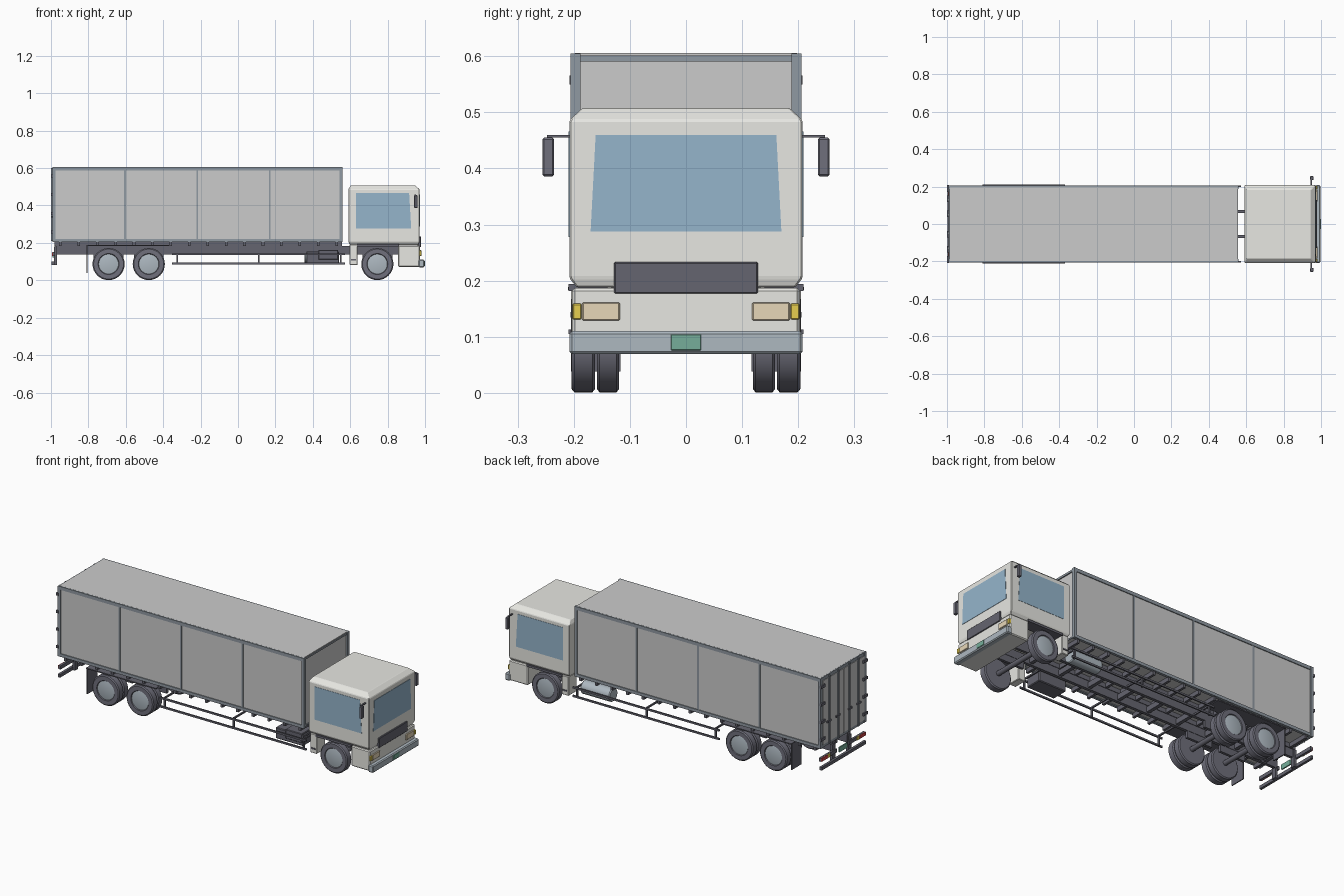
import bpy, bmesh, math
from mathutils import Vector

if "Cube" in bpy.data.objects:
    bpy.data.objects.remove(bpy.data.objects["Cube"])


def material(name, r, g, b):
    m = bpy.data.materials.new(name)
    m.diffuse_color = (r, g, b, 1)
    m.use_nodes = True
    m.node_tree.nodes["Principled BSDF"].inputs["Base Color"].default_value = m.diffuse_color
    return m


CAB = material("cab_paint", 0.80, 0.80, 0.76)
GLASS = material("glass", 0.30, 0.46, 0.60)
DARK = material("dark_metal", 0.13, 0.13, 0.16)
TYRE = material("tyre", 0.16, 0.16, 0.20)
STEEL = material("steel", 0.42, 0.48, 0.53)
FRAME = material("box_frame", 0.28, 0.32, 0.36)
LAMP = material("lamp", 0.80, 0.68, 0.48)
AMBER = material("amber", 0.80, 0.62, 0.08)
RED = material("red_lamp", 0.65, 0.06, 0.06)
GREEN = material("plate_green", 0.18, 0.42, 0.32)


def finish(name, bm, mat=None, bevel=0, smooth=False):
    bmesh.ops.recalc_face_normals(bm, faces=bm.faces)
    if bevel:
        bmesh.ops.bevel(bm, geom=bm.edges[:], offset=bevel, segments=1, affect='EDGES')
    me = bpy.data.meshes.new(name)
    bm.to_mesh(me)
    bm.free()
    ob = bpy.data.objects.new(name, me)
    bpy.context.collection.objects.link(ob)
    if mat:
        me.materials.append(mat)
    if smooth:
        bpy.ops.object.select_all(action='DESELECT')
        ob.select_set(True)
        bpy.context.view_layer.objects.active = ob
        bpy.ops.object.shade_smooth_by_angle(angle=math.radians(35))
    return ob


def loft(name, rings, mat=None, bevel=0, smooth=False):
    bm = bmesh.new()
    vs = [[bm.verts.new(p) for p in r] for r in rings]
    n = len(vs[0])
    for a, b in zip(vs, vs[1:]):
        for i in range(n):
            bm.faces.new((a[i], a[(i + 1) % n], b[(i + 1) % n], b[i]))
    bm.faces.new(vs[0])
    bm.faces.new(vs[-1])
    return finish(name, bm, mat, bevel, smooth)


def rect(x0, x1, y0, y1, z):
    return [(x0, y0, z), (x1, y0, z), (x1, y1, z), (x0, y1, z)]


def box(name, x, y, z, mat=None, bevel=0):
    return loft(name, [rect(*x, *y, z[0]), rect(*x, *y, z[1])], mat, bevel)


def pair(name, x, y, z, mat=None, bevel=0):
    box(name + "_left", x, y, z, mat, bevel)
    box(name + "_right", x, (-y[1], -y[0]), z, mat, bevel)


def lathe(name, prof, c, axis='Y', sign=1, mat=None, n=32):
    # prof: (distance along axis, radius)
    rings = []
    for d, r in prof:
        ring = []
        for i in range(n):
            a = 2 * math.pi * i / n
            u, v = r * math.cos(a), r * math.sin(a)
            off = (u, sign * d, v) if axis == 'Y' else (d, u, v)
            ring.append(Vector(c) + Vector(off))
        rings.append(ring)
    return loft(name, rings, mat, 0, True)


# cargo box: inner panels and outer frame
box("cargo_body", (-0.985, 0.55), (-0.2, 0.2), (0.21, 0.602))
for z0, z1, n in ((0.205, 0.222, "bottom"), (0.586, 0.605, "top")):
    pair(f"cargo_{n}_rail", (-0.99, 0.558), (0.19, 0.205), (z0, z1), FRAME)
    box(f"cargo_{n}_front_rail", (0.545, 0.556), (-0.19, 0.19),
        (z0 + 0.005, z1 - 0.004), FRAME)
    box(f"cargo_{n}_rear_rail", (-0.99, -0.975), (-0.19, 0.19), (z0, z1), FRAME)
pair("cargo_front_post", (0.543, 0.56), (0.188, 0.206), (0.205, 0.605), FRAME)
pair("cargo_rear_post", (-0.992, -0.975), (0.188, 0.206), (0.205, 0.605), FRAME)
for i, x in enumerate((-0.605, -0.218, 0.17)):
    pair(f"cargo_side_post_{i}", (x - 0.005, x + 0.005), (0.198, 0.2035), (0.215, 0.59), FRAME)
box("cargo_roof", (-0.985, 0.553), (-0.198, 0.198), (0.60, 0.6055))

# rear doors with locking bars and hinges
pair("rear_door", (-0.993, -0.98), (0.002, 0.187), (0.222, 0.586))
for i, y in enumerate((0.05, 0.13)):
    pair(f"locking_bar_{i}", (-0.999, -0.992), (y - 0.004, y + 0.004), (0.21, 0.6), FRAME)
    pair(f"lock_handle_{i}", (-1.0, -0.992), (y - 0.012, y + 0.022), (0.335, 0.345), DARK)
for i in range(4):
    z = 0.25 + i * 0.1
    pair(f"door_hinge_{i}", (-1.0, -0.988), (0.172, 0.208), (z, z + 0.016), DARK)

# chassis
pair("chassis_rail", (-0.975, 0.9), (0.058, 0.075), (0.138, 0.183), DARK)
pair("subframe_rail", (-0.98, 0.555), (0.055, 0.08), (0.183, 0.208), DARK)
for i in range(16):
    x = -0.95 + i * 0.0985
    box(f"cross_beam_{i}", (x - 0.007, x + 0.007), (-0.198, 0.198), (0.184, 0.208), DARK)
for i in range(9):
    x = -0.9 + i * 0.19
    box(f"chassis_cross_{i}", (x - 0.01, x + 0.01), (-0.06, 0.06), (0.145, 0.175), DARK)

# wheels: dual at the back, single at the front
R, ZC = 0.086, 0.087


def tyre(name, x, y0, y1, s):
    lathe(name, [(y0, 0.05), (y0, R - 0.006), (y0 + 0.005, R), (y1 - 0.005, R),
                 (y1, R - 0.006), (y1, 0.056), (y1 - 0.006, 0.052)], (x, 0, ZC), 'Y', s, TYRE)


for x, label in ((-0.692, "rear"), (-0.477, "middle"), (0.745, "front")):
    for s, side in ((1, "left"), (-1, "right")):
        tyre(f"{label}_outer_tyre_{side}", x, 0.162, 0.204, s)
        lathe(f"{label}_hub_{side}", [(0.17, 0.053), (0.2, 0.053), (0.201, 0.05)],
              (x, 0, ZC), 'Y', s, STEEL)
        if label != "front":
            tyre(f"{label}_inner_tyre_{side}", x, 0.119, 0.159, s)
    lathe(f"{label}_axle", [(-0.17, 0.014), (0.17, 0.014)], (x, 0, ZC), 'Y', 1, DARK, 12)
    pair(f"{label}_spring", (x - 0.08, x + 0.08), (0.06, 0.075), (0.1, 0.14), DARK)

# rear mudguards
pair("mudguard", (-0.81, -0.37), (0.112, 0.21), (0.183, 0.189), DARK)
pair("mud_flap", (-0.811, -0.805), (0.117, 0.205), (0.038, 0.186), DARK)

# side guards
for z in (0.09, 0.139):
    pair(f"guard_rail_{int(z * 1000)}", (-0.352, 0.572), (0.198, 0.206), (z - 0.005, z + 0.005), DARK)
for i, x in enumerate((-0.325, 0.11, 0.55)):
    pair(f"guard_post_{i}", (x - 0.004, x + 0.004), (0.19, 0.2), (0.086, 0.144), DARK)
    pair(f"guard_bracket_{i}", (x - 0.004, x + 0.004), (0.07, 0.198), (0.137, 0.146), DARK)

# fuel tank on the left, battery box on the right
lathe("fuel_tank", [(0.355, 0.034), (0.36, 0.038), (0.535, 0.038), (0.54, 0.034)],
      (0, 0.145, 0.13), 'X', 1, STEEL)
box("battery_box", (0.365, 0.54), (-0.185, -0.09), (0.092, 0.155), DARK, 0.004)
box("battery_lid", (0.43, 0.535), (-0.188, -0.09), (0.11, 0.162), DARK, 0.003)

# rear underrun bar, lamps and plate
box("underrun_bar", (-0.996, -0.982), (-0.2, 0.2), (0.082, 0.1), DARK)
pair("lamp_bar", (-0.99, -0.978), (0.055, 0.2), (0.13, 0.15), DARK)
pair("underrun_post", (-0.983, -0.968), (0.06, 0.085), (0.082, 0.18), DARK)
pair("tail_lamp", (-0.995, -0.988), (0.145, 0.198), (0.131, 0.149), RED)
pair("rear_indicator", (-0.995, -0.988), (0.12, 0.143), (0.131, 0.149), AMBER)
box("rear_plate", (-0.992, -0.985), (-0.035, 0.035), (0.122, 0.15), GREEN)

# cab shell with chamfered roof and floor
loft("cab_shell", [rect(0.6, 0.965, -0.195, 0.195, 0.188),
                   rect(0.59, 0.971, -0.208, 0.208, 0.205),
                   rect(0.59, 0.971, -0.208, 0.208, 0.486),
                   rect(0.602, 0.945, -0.184, 0.184, 0.508)], CAB, 0.003)
box("cab_skirt_front", (0.855, 0.974), (-0.203, 0.203), (0.072, 0.187), CAB, 0.005)
pair("cab_rear_fender", (0.597, 0.64), (0.13, 0.205), (0.082, 0.192), CAB, 0.003)
pair("cab_wheel_arch", (0.635, 0.86), (0.14, 0.209), (0.182, 0.194), DARK)
pair("cab_step", (0.605, 0.632), (0.2, 0.209), (0.105, 0.113), DARK)

# windows
loft("windscreen", [[(x, -0.17, 0.288), (x, 0.17, 0.288), (x, 0.161, 0.46), (x, -0.161, 0.46)]
                    for x in (0.966, 0.973)], GLASS)
for s, side in ((1, "left"), (-1, "right")):
    loft(f"side_window_{side}", [[(0.63, y * s, 0.278), (0.926, y * s, 0.278),
                                  (0.915, y * s, 0.466), (0.63, y * s, 0.466)]
                                 for y in (0.2, 0.2095)], GLASS)

# front details
box("grille", (0.96, 0.979), (-0.128, 0.128), (0.177, 0.233), DARK, 0.002)
pair("headlight", (0.965, 0.98), (0.118, 0.185), (0.129, 0.161), LAMP, 0.002)
pair("indicator", (0.96, 0.98), (0.186, 0.2025), (0.131, 0.159), AMBER, 0.002)
box("front_bumper", (0.965, 0.997), (-0.208, 0.208), (0.069, 0.11), STEEL, 0.005)
box("front_plate", (0.99, 1.0), (-0.027, 0.027), (0.076, 0.104), GREEN, 0.001)

# mirrors
pair("mirror_arm", (0.945, 0.953), (0.2, 0.248), (0.455, 0.46), DARK)
pair("mirror", (0.942, 0.96), (0.235, 0.256), (0.386, 0.455), TYRE, 0.003)
